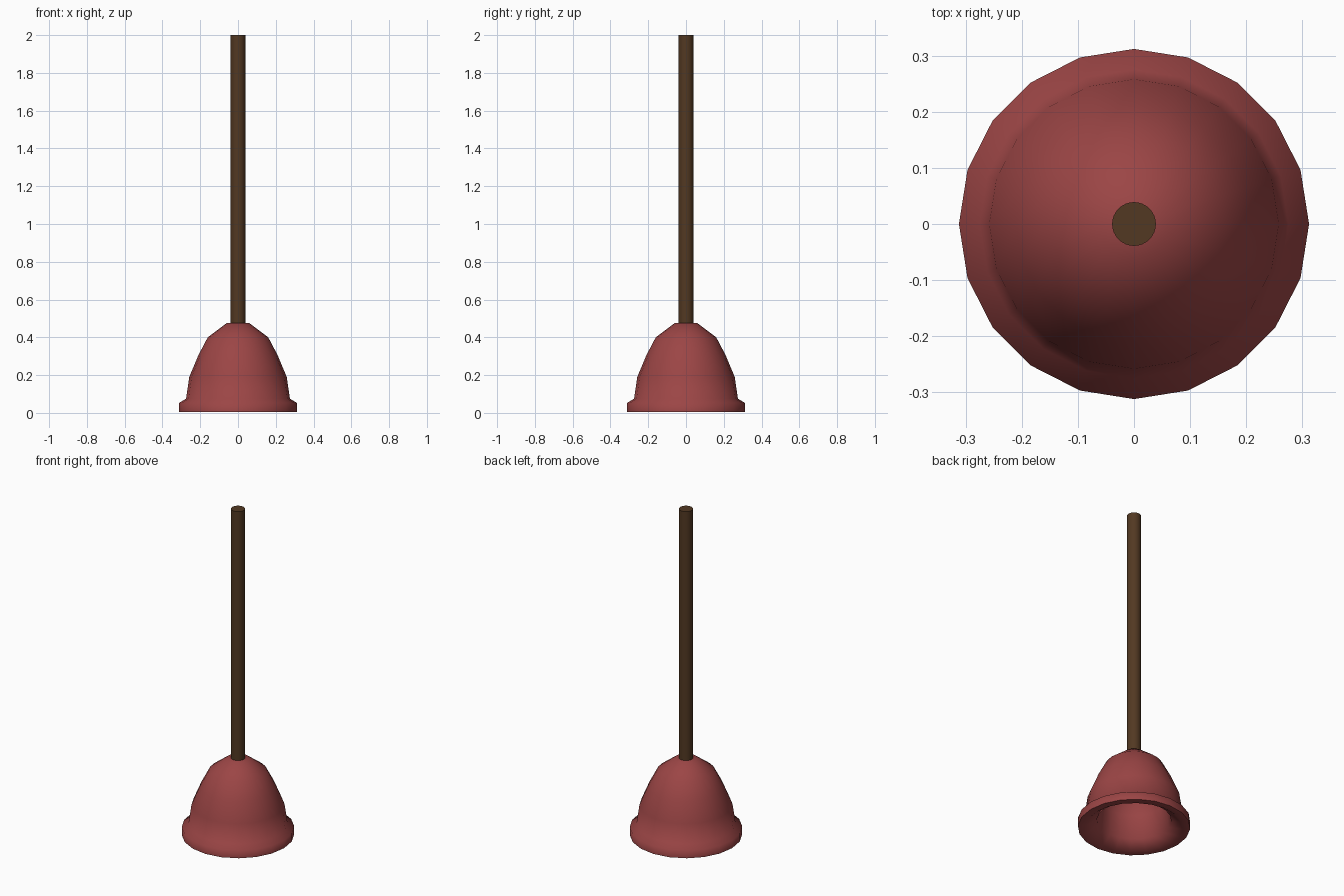
import bpy, bmesh, math

if "Cube" in bpy.data.objects:
    bpy.data.objects.remove(bpy.data.objects["Cube"])

def material(name, col):
    m = bpy.data.materials.new(name)
    m.diffuse_color = (*col, 1)
    m.use_nodes = True
    m.node_tree.nodes["Principled BSDF"].inputs["Base Color"].default_value = m.diffuse_color
    return m

def lathe(name, profile, sides, mat, angle):
    """Revolve an (r, z) profile around z; r = 0 ends become poles."""
    bm = bmesh.new()
    rings = []
    for r, z in profile:
        if r == 0:
            rings.append([bm.verts.new((0, 0, z))] * sides)
        else:
            rings.append([bm.verts.new((r * math.cos(2 * math.pi * i / sides),
                                        r * math.sin(2 * math.pi * i / sides), z))
                          for i in range(sides)])
    for a, b in zip(rings, rings[1:]):
        for i in range(sides):
            j = (i + 1) % sides
            bm.faces.new(list(dict.fromkeys((a[i], a[j], b[j], b[i]))))
    bmesh.ops.recalc_face_normals(bm, faces=bm.faces)
    me = bpy.data.meshes.new(name)
    bm.to_mesh(me)
    bm.free()
    me.materials.append(mat)
    ob = bpy.data.objects.new(name, me)
    bpy.context.collection.objects.link(ob)
    bpy.ops.object.select_all(action='DESELECT')
    ob.select_set(True)
    bpy.context.view_layer.objects.active = ob
    bpy.ops.object.shade_smooth_by_angle(angle=math.radians(angle))
    return ob

rubber = material("red rubber", (0.33, 0.06, 0.06))
wood = material("dark wood", (0.085, 0.04, 0.016))

# Rubber cup: outer bell, flared rim, hollow underside
lathe("rubber_cup", [(0, 0.478), (0.06, 0.475), (0.16, 0.40), (0.21, 0.305), (0.258, 0.19),
                     (0.275, 0.075), (0.312, 0.053), (0.312, 0.005), (0.27, 0.005),
                     (0.207, 0.05), (0.19, 0.19), (0.13, 0.33), (0.04, 0.40), (0, 0.40)],
      20, rubber, 60)

# Wooden handle
lathe("handle", [(0, 0.42), (0.039, 0.42), (0.039, 2.0), (0, 2.0)], 32, wood, 40)
